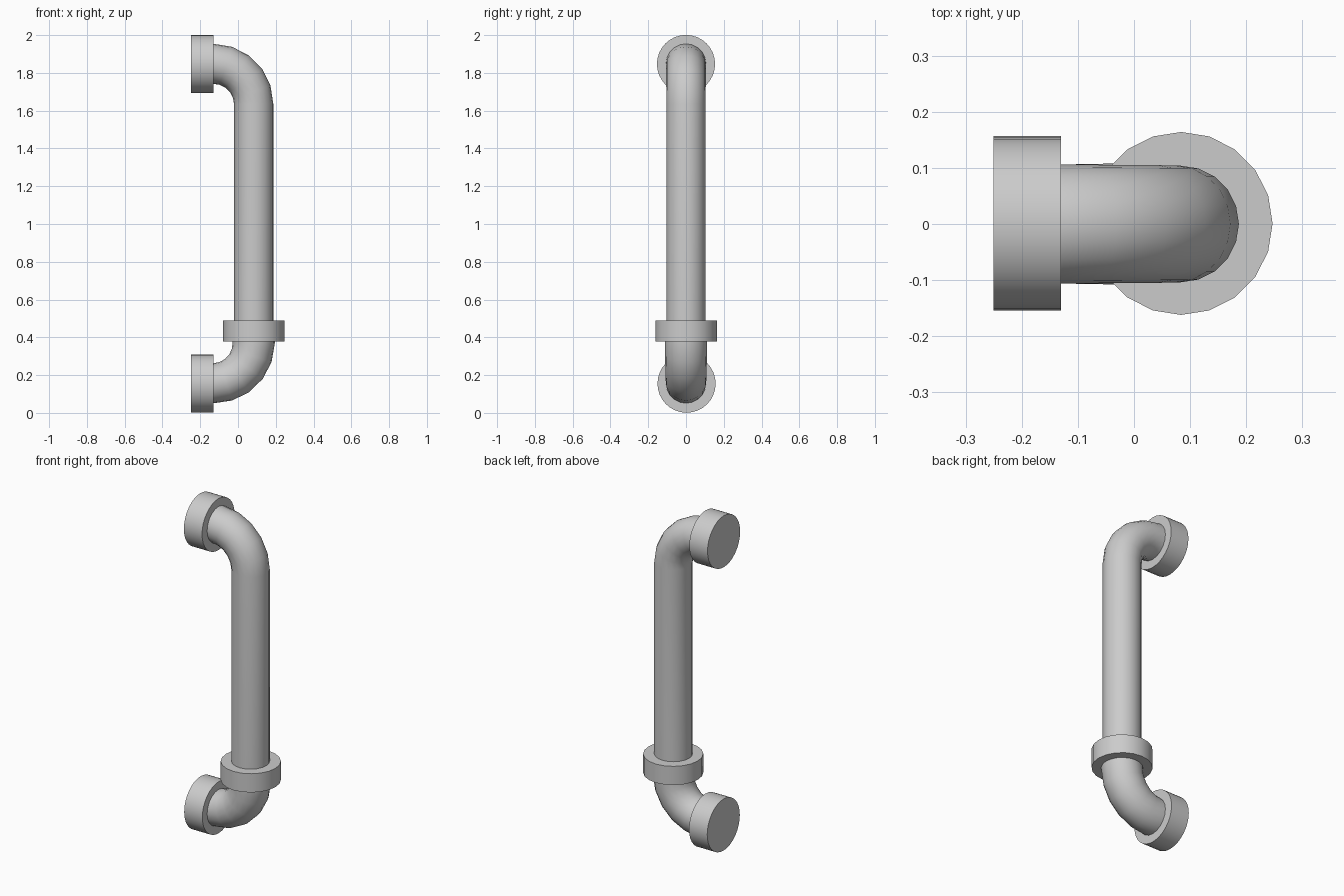
import bpy, math
from mathutils import Vector

if "Cube" in bpy.data.objects:
    bpy.data.objects.remove(bpy.data.objects["Cube"])

SIDES = 20
BEND_X, BEND_R = -0.13, 0.213      # bend centre and centreline radius
PIPE_X = BEND_X + BEND_R           # axis of the upright pipe


def smooth(obj):
    bpy.ops.object.select_all(action='DESELECT')
    obj.select_set(True)
    bpy.context.view_layer.objects.active = obj
    bpy.ops.object.shade_smooth_by_angle(angle=math.radians(35))


def sweep(name, stations):
    """Round tube through stations of (x, z, tilt from horizontal, radius)."""
    verts, faces = [], []
    for x, z, tilt, r in stations:
        normal = Vector((-math.sin(tilt), 0, math.cos(tilt)))
        for i in range(SIDES):
            a = 2 * math.pi * i / SIDES
            verts.append(Vector((x, 0, z)) + r * (math.cos(a) * normal
                         + math.sin(a) * Vector((0, 1, 0))))
    for s in range(len(stations) - 1):
        for i in range(SIDES):
            j = (i + 1) % SIDES
            a, b = s * SIDES, (s + 1) * SIDES
            faces.append((a + i, a + j, b + j, b + i))
    n = len(verts)
    faces.append(tuple(reversed(range(SIDES))))
    faces.append(tuple(range(n - SIDES, n)))
    mesh = bpy.data.meshes.new(name)
    mesh.from_pydata(verts, [], faces)
    obj = bpy.data.objects.new(name, mesh)
    bpy.context.collection.objects.link(obj)
    smooth(obj)


def disc(name, loc, radius, depth, sides, rot=(0, 0, 0)):
    bpy.ops.mesh.primitive_cylinder_add(vertices=sides, radius=radius,
                                        depth=depth, location=loc, rotation=rot)
    obj = bpy.context.object
    obj.name = name
    smooth(obj)


def bend(centre_z, side, r0, r1):
    """Quarter bend in five steps; side is +1 for the top, -1 for the bottom."""
    out = []
    for k in range(6):
        t = math.radians(18 * k)
        out.append((BEND_X + BEND_R * math.sin(t),
                    centre_z + side * BEND_R * math.cos(t),
                    -side * t, r0 + (r1 - r0) * k / 5))
    return out


# upright pipe with its upper elbow
sweep("upper_pipe", [(-0.14, 1.848, 0, 0.106)] + bend(1.635, 1, 0.106, 0.104)
      + [(PIPE_X, 0.40, -math.pi / 2, 0.104)])

# lower elbow, slightly wider where it enters the collar
sweep("lower_elbow", [(-0.14, 0.157, 0, 0.106)] + bend(0.37, -1, 0.106, 0.112)
      + [(PIPE_X, 0.40, math.pi / 2, 0.112)])

# collar joining pipe and elbow
disc("collar", (PIPE_X + 0.001, 0.001, 0.434), 0.163, 0.112, 20)

# end caps at the wall
for name, y, z in (("upper_cap", 0, 1.847), ("lower_cap", 0.003, 0.155)):
    disc(name, (-0.19, y, z), 0.154, 0.12, 32, (0, math.pi / 2, 0))
